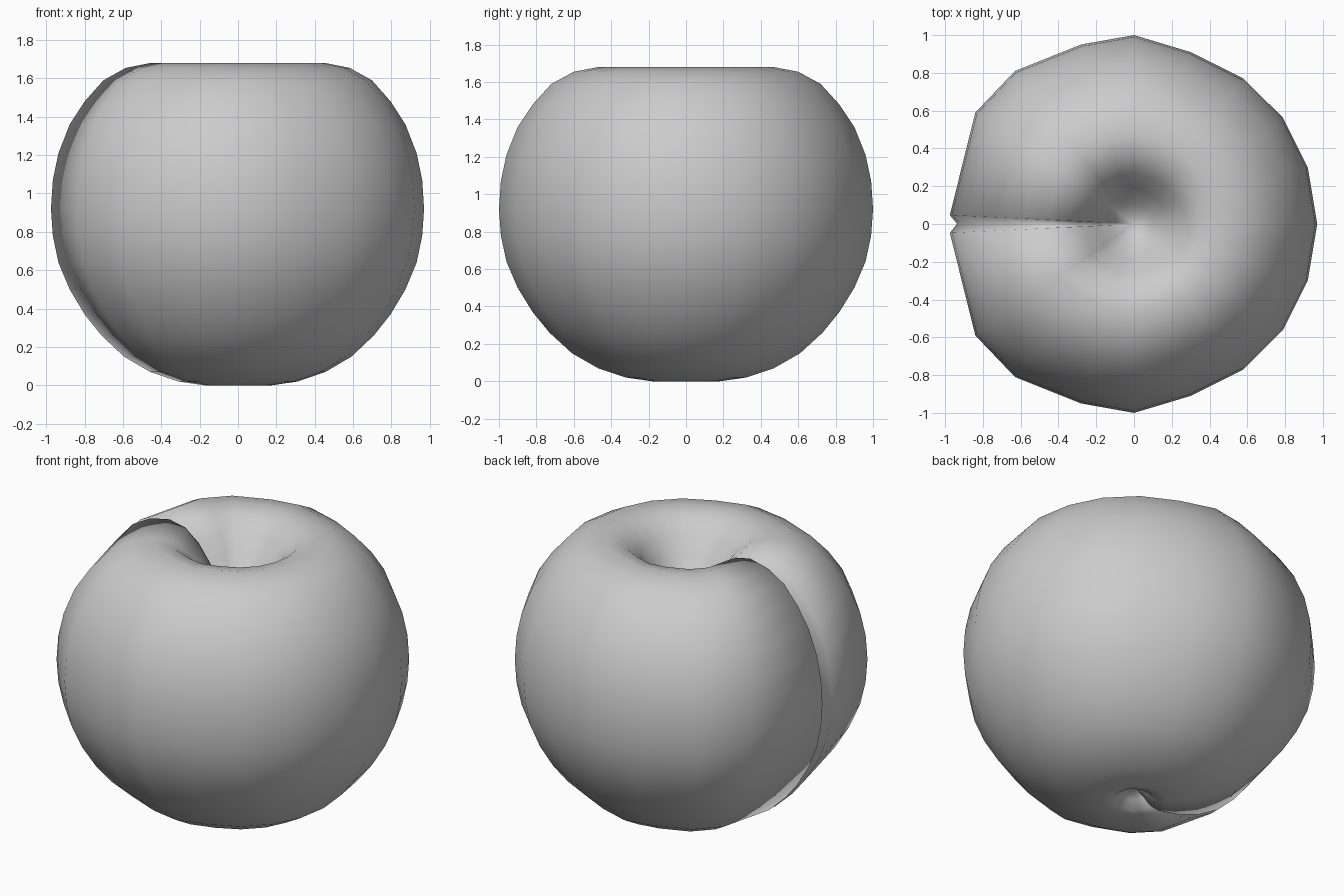
import bpy, bmesh
from mathutils import Vector

if "Cube" in bpy.data.objects:
    bpy.data.objects.remove(bpy.data.objects["Cube"])

# Outline seen from above: one half, from +x round to the crease lip at -x
half = [(0.97, 0), (0.92, 0.30), (0.79, 0.56), (0.58, 0.77), (0.30, 0.91), (0.0, 1.0),
        (-0.28, 0.95), (-0.63, 0.81), (-0.84, 0.59), (-0.975, 0.047)]

# Upright profile (radius factor, z): base dimple, belly, rim, stem hollow
profile = [(0.07, 0.05), (0.12, 0.01), (0.18, 0.0), (0.32, 0.02), (0.47, 0.07), (0.61, 0.15),
           (0.73, 0.26), (0.82, 0.37), (0.90, 0.50), (0.96, 0.64), (0.99, 0.78),
           (1.0, 0.92), (0.99, 1.07), (0.96, 1.21), (0.90, 1.36), (0.82, 1.48),
           (0.72, 1.59), (0.60, 1.655), (0.47, 1.68), (0.36, 1.655), (0.27, 1.58),
           (0.19, 1.47), (0.11, 1.38), (0.05, 1.34)]
base_centre, hollow_centre = 0.09, 1.33


def crease_point(i):
    """Profile point pushed inward along the profile normal."""
    a = Vector(profile[max(i - 1, 0)])
    b = Vector(profile[min(i + 1, len(profile) - 1)])
    t = (b - a).normalized()
    r, z = profile[i]
    depth = 0.04 + 0.06 * min(1, abs(z - 0.92) / 0.75)
    depth *= min(1, max(0, (r - 0.05) / 0.3))
    return r - t.y * depth, z + t.x * depth


# Fruit body with a crease down the -x side
bm = bmesh.new()
rings = []
for i, (r, z) in enumerate(profile):
    cr, cz = crease_point(i)
    ring = [(x * r, y * r, z) for x, y in half]
    ring.append((-0.975 * cr, 0, cz))
    ring += [(x * r, -y * r, z) for x, y in reversed(half[1:])]
    rings.append([bm.verts.new(p) for p in ring])

n = len(rings[0])
for lo, hi in zip(rings, rings[1:]):
    for j in range(n):
        k = (j + 1) % n
        bm.faces.new((lo[j], lo[k], hi[k], hi[j]))

# Close the base dimple and the stem hollow
bottom = bm.verts.new((0, 0, base_centre))
top = bm.verts.new((0, 0, hollow_centre))
for j in range(n):
    k = (j + 1) % n
    bm.faces.new((rings[0][k], rings[0][j], bottom))
    bm.faces.new((rings[-1][j], rings[-1][k], top))

for f in bm.faces:
    f.smooth = True
mesh = bpy.data.meshes.new("fruit_body")
bm.to_mesh(mesh)
bm.free()
fruit = bpy.data.objects.new("fruit_body", mesh)
bpy.context.collection.objects.link(fruit)
